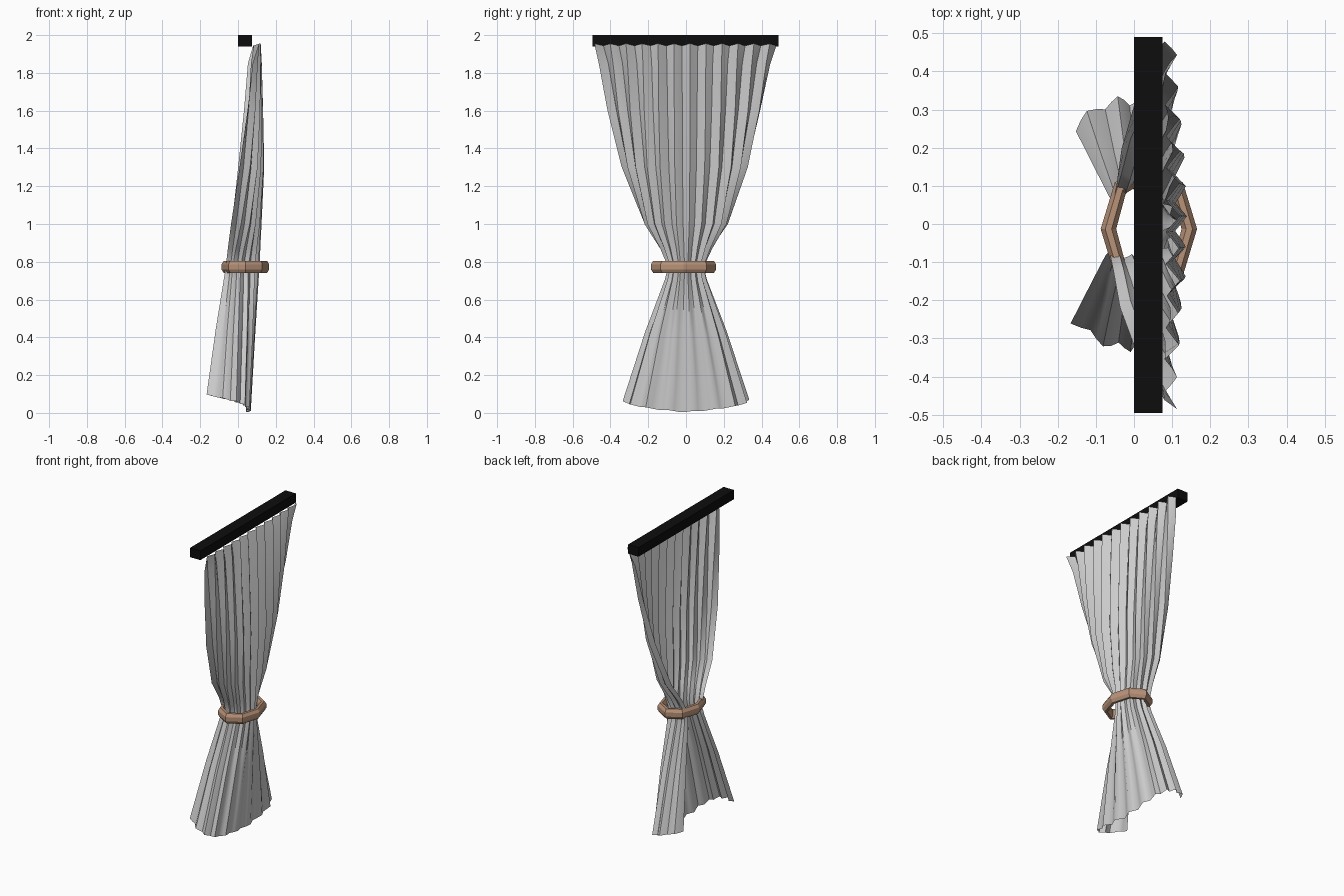
import bpy, bmesh, math, random
from math import sin, cos, pi

if "Cube" in bpy.data.objects:
    bpy.data.objects.remove(bpy.data.objects["Cube"])

random.seed(4)


def make_object(name, bm, color=None):
    mesh = bpy.data.meshes.new(name)
    bm.to_mesh(mesh)
    bm.free()
    ob = bpy.data.objects.new(name, mesh)
    bpy.context.collection.objects.link(ob)
    if color:
        mat = bpy.data.materials.new(name + "_material")
        mat.diffuse_color = color
        mat.use_nodes = True
        mat.node_tree.nodes["Principled BSDF"].inputs["Base Color"].default_value = mat.diffuse_color
        mesh.materials.append(mat)
    return ob


# Curtain rail: a square bar along y
bm = bmesh.new()
bmesh.ops.create_cube(bm, size=1)
for v in bm.verts:
    v.co = (0.0375 + v.co.x * 0.075, -0.003 + v.co.y * 0.985, 1.97 + v.co.z * 0.06)
make_object("curtain_rail", bm, (0.004, 0.004, 0.004, 1))

# Tieback ring: eight-sided oval torus
bm = bmesh.new()
N, M = 8, 8
rings = []
for i in range(N):
    a = 2 * pi * i / N
    ring = []
    for j in range(M):
        b = 2 * pi * (j + 0.5) / M
        off = 0.022 * cos(b)
        ring.append(bm.verts.new((0.039 + (0.106 + off) * cos(a),
                                  -0.013 + (0.152 + off) * sin(a),
                                  0.773 + 0.035 * sin(b))))
    rings.append(ring)
for i in range(N):
    for j in range(M):
        p, q, k = rings[i], rings[(i + 1) % N], (j + 1) % M
        bm.faces.new((p[j], q[j], q[k], p[k]))
make_object("tieback_ring", bm, (0.48, 0.29, 0.19, 1))

# Curtain cross-sections: height, half width, centre x, edge x, curl angle, power, pleat depth
rows = [
    (1.950, 0.482, 0.101, 0.098, 0.20, 1.0, 0.018),
    (1.850, 0.455, 0.108, 0.068, 0.50, 2.5, 0.017),
    (1.600, 0.405, 0.116, 0.042, 0.90, 2.2, 0.016),
    (1.300, 0.328, 0.123, 0.005, 1.30, 1.8, 0.015),
    (1.000, 0.212, 0.112, -0.035, 1.75, 1.4, 0.012),
    (0.870, 0.130, 0.108, -0.050, 2.05, 1.1, 0.010),
    (0.775, 0.088, 0.106, -0.060, 2.30, 1.0, 0.008),
    (0.700, 0.103, 0.101, -0.070, 2.30, 1.1, 0.008),
    (0.400, 0.207, 0.080, -0.112, 2.27, 1.5, 0.010),
    (0.005, 0.325, 0.055, -0.160, 2.25, 2.0, 0.012),
]
COLS = 46
depth = [(1, 0, -1, 0)[i % 4] * random.uniform(0.75, 1.1) for i in range(COLS + 1)]

# Curtain cloth: pleated sheet gathered at the tieback
bm = bmesh.new()
grid = []
for r, (z, w, xc, xe, a, p, amp) in enumerate(rows):
    line = []
    peak = sin(min(a, pi / 2))
    for i in range(COLS + 1):
        s = 2 * i / COLS - 1
        t, side = abs(s), (1 if s >= 0 else -1)
        th = a * t
        y = side * w * sin(th) / peak
        x = xc + (xe - xc) * ((1 - cos(th)) / (1 - cos(a))) ** p
        x += amp * depth[i] * cos(th)
        y += amp * depth[i] * sin(th) * side
        zz = z
        if r == 0:
            zz += 0.006 * depth[i]
        elif z < 0.75:
            zz += 0.09 * t ** 1.2 * (0.775 - z) / 0.77 + 0.003 * depth[i]
        line.append(bm.verts.new((x, y, max(zz, 0))))
    grid.append(line)
for u, l in zip(grid, grid[1:]):
    for i in range(COLS):
        bm.faces.new((u[i], l[i], l[i + 1], u[i + 1]))
curtain = make_object("curtain_cloth", bm)
bpy.context.view_layer.objects.active = curtain
curtain.select_set(True)
bpy.ops.object.shade_smooth_by_angle(angle=math.radians(50))
